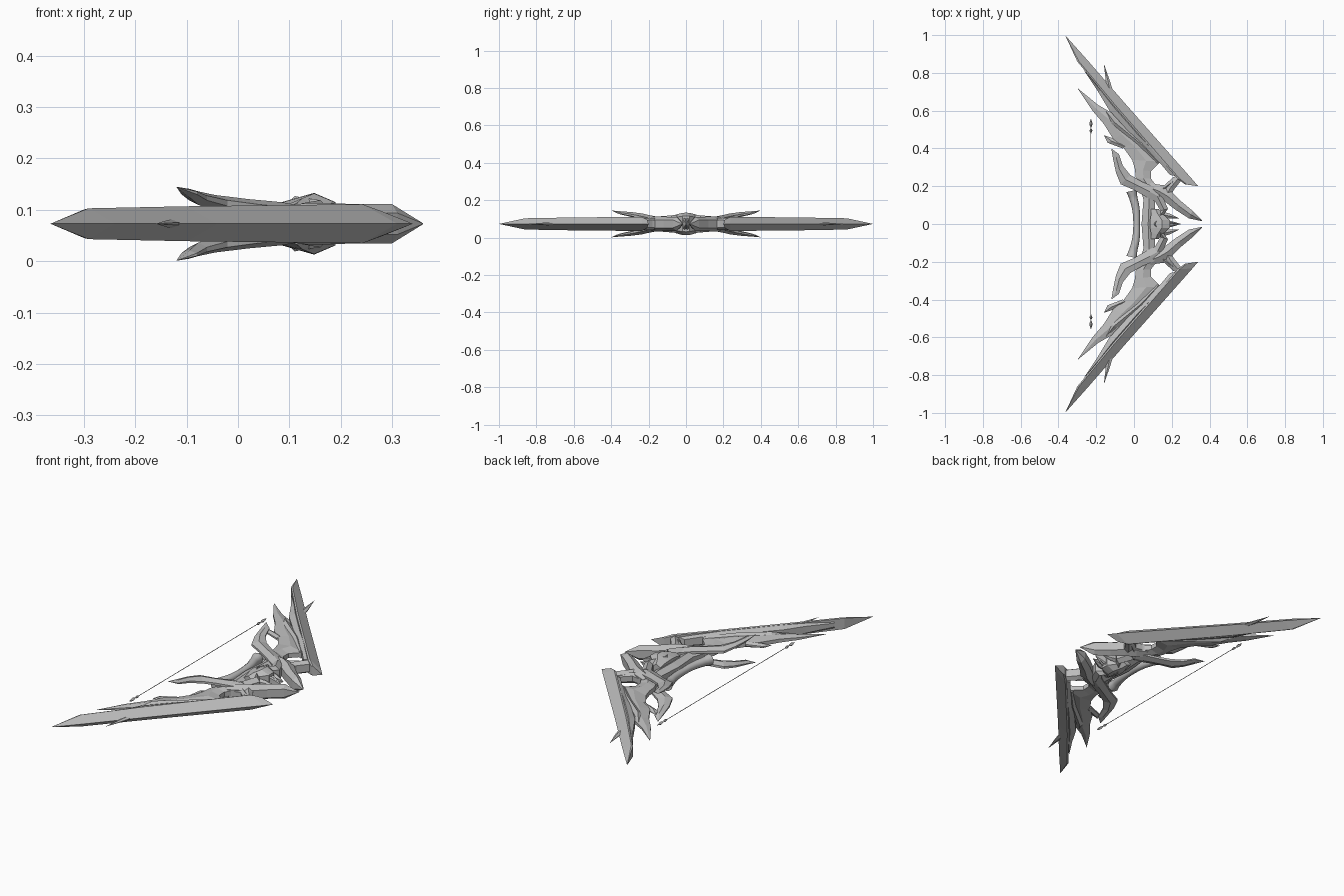
import bpy, bmesh, math
from mathutils import Vector

cube = bpy.data.objects.get("Cube")
if cube:
    bpy.data.objects.remove(cube, do_unlink=True)

MID = 0.073      # height of the plane of symmetry
UNIT = 0.01      # section tables are in hundredths


def make_material(name, colour):
    mat = bpy.data.materials.new(name)
    mat.use_nodes = True
    mat.diffuse_color = colour
    mat.node_tree.nodes["Principled BSDF"].inputs["Base Color"].default_value = colour
    return mat


steel = make_material("plain grey", (0.5, 0.5, 0.5, 1))


def add_object(name, bm, mirror_y=True, mirror_z=False):
    bmesh.ops.remove_doubles(bm, verts=bm.verts, dist=0.0003)
    bmesh.ops.recalc_face_normals(bm, faces=bm.faces)
    mesh = bpy.data.meshes.new(name)
    bm.to_mesh(mesh)
    bm.free()
    mesh.materials.append(steel)
    obj = bpy.data.objects.new(name, mesh)
    obj.location.z = MID
    bpy.context.collection.objects.link(obj)
    if mirror_y or mirror_z:
        mod = obj.modifiers.new("both halves", 'MIRROR')
        mod.use_axis = (False, mirror_y, mirror_z)
        mod.use_clip = False
        mod.use_mirror_merge = False
    return obj


def ridged_strip(name, sections, ridge=0.5, edge=0.0, mirror_z=False):
    """Loft through sections (outer x, y, inner x, y, half height, lift).
    The ridge runs at a fraction between both rims; the rims are thinner."""
    bm = bmesh.new()
    rings = []
    for ax, ay, bx, by, high, *lift in sections:
        a, b = Vector((ax, ay, 0)), Vector((bx, by, 0))
        up = Vector((0, 0, lift[0] if lift else 0))
        top = [(a, high * edge), (a.lerp(b, ridge), high), (b, high * edge)]
        if ridge > 0.75:                      # wedge: inner wall stays tall
            top[2] = (b, high * 0.92)
        ring = [p + up + Vector((0, 0, h)) for p, h in top]
        ring += [p + up - Vector((0, 0, h)) for p, h in reversed(top)]
        rings.append([bm.verts.new(p * UNIT) for p in ring])
    for low, high in zip(rings, rings[1:]):
        for i in range(len(low)):
            j = (i + 1) % len(low)
            bm.faces.new((low[i], low[j], high[j], high[i]))
    bm.faces.new(rings[0])
    bm.faces.new(rings[-1])
    return add_object(name, bm, mirror_z=mirror_z)


# Long outer blades with a sharp leading edge
ridged_strip("outer_blade", [
    (-36.5, 100, -36.5, 100, 0),
    (-24, 86, -30, 86, 3),
    (-4, 63, -11, 63, 3.4),
    (31, 23.5, 23, 24, 3.8),
    (34, 20, 27, 21, 2.4)], ridge=0.85)

# Layer behind each outer blade
ridged_strip("middle_blade", [
    (-27, 82, -27, 82, 1.5),
    (-17, 71, -19, 70, 2.7),
    (-10, 63, -13, 60, 3.3),
    (2, 49, -1, 47, 3.3),
    (17, 33, 14, 32, 3),
    (24, 25, 19, 26, 2.5)], ridge=0.3, edge=0.65)

# Narrow raised rib on the wing
ridged_strip("wing_rib", [
    (-15, 60, -15, 60, 1),
    (-9, 55, -12, 53, 2.9),
    (5, 43, 2, 42, 2.9),
    (14, 33, 12, 32, 2)], edge=0.6)

# Broad inner wing running into the central body
ridged_strip("wing_plate", [
    (-30, 72, -30, 72, 0),
    (-19, 63, -22, 60, 1.2),
    (-12, 59, -16, 53, 1.8),
    (-2, 50, -11, 45, 2),
    (5, 43, -6, 41, 2.2),
    (14, 33, -1, 34, 2.3),
    (9, 28, 0.5, 29, 2.3),
    (9, 24, 1, 24, 2.4),
    (12, 20, 3, 20, 2.6),
    (11, 13, 5, 13, 2.8),
    (11, 0, 4, 0, 3)], edge=0.5)

# Small barbs on the wing and on the outer blade
ridged_strip("wing_barb", [
    (-16, 47, -16, 47, 0),
    (-10, 45, -14, 43, 1.2),
    (-4, 42, -6, 40, 1.5)], edge=0.3)
ridged_strip("blade_barb", [
    (-16, 85, -16, 85, 0),
    (-12.5, 75, -15, 76, 0.7),
    (-10, 66, -14, 68, 1)], edge=0.3)

# Swept horns, one above and one below on each side
ridged_strip("horn", [
    (-12, 40, -12, 40, 0, 7.2),
    (-8, 37, -11, 34, 0.8, 6),
    (-6, 31, -9.5, 27, 1.3, 5),
    (-2, 26, -7, 21, 1.6, 4),
    (4, 22.5, 0, 18, 1.6, 3.2),
    (10, 20, 7, 14, 1.6, 2.6),
    (15, 17, 11, 12, 1.4, 2)], edge=0.35, mirror_z=True)

# Forward prongs either side of the centre line
ridged_strip("front_prong", [
    (36, 2, 36, 1.5, 0.1),
    (31, 7, 29, 3, 3.8),
    (25, 12, 22, 7.5, 3.8),
    (20, 17, 15.5, 12.5, 4),
    (15, 20, 11, 15, 4),
    (9, 22, 6, 17, 3.2)], edge=0.55)

# Strut from prong to blade, and the link closing the round opening
ridged_strip("blade_strut", [
    (16, 18, 19, 14, 3),
    (18, 21, 21, 18, 3.3),
    (22, 25.5, 25, 23, 3.2)], edge=0.6)
ridged_strip("opening_link", [
    (12, 21, 10, 18, 2.5),
    (16, 20.5, 15, 17, 2.8),
    (21, 25, 23, 22, 2.6)], edge=0.5)

# Bent ribs between prongs and the core
ridged_strip("core_rib", [
    (15, 15, 10, 14, 4),
    (18, 8, 14, 7, 4.6),
    (15, 4, 11, 3, 5),
    (13, 0, 9, 0, 5.4)], edge=0.6)

# Tall core with pointed rests
ridged_strip("core", [
    (19, 0, 8.5, 0, 6),
    (19, 2, 8.5, 2, 5.9),
    (15, 5.5, 9, 5, 5),
    (13, 8, 9, 8, 4)], ridge=0.4, edge=0.7)
ridged_strip("centre_rest", [
    (25, 0, 25, 0, 0),
    (20, 1.5, 20, 0, 3),
    (12, 2, 12, 0, 4)], edge=0.8)
ridged_strip("side_rest", [
    (24, 3, 24, 3, 0),
    (19, 5.5, 18, 3, 2.2),
    (13, 7, 12, 4, 3)], edge=0.6)

# Curved hand grip, waisted in the middle
curve = bpy.data.curves.new("grip", 'CURVE')
curve.dimensions = '3D'
curve.bevel_depth = 0.022
curve.bevel_resolution = 3
curve.use_fill_caps = True
spline = curve.splines.new('BEZIER')
half = [(-0.012, 0.175, 1.3), (-0.004, 0.14, 1.0), (0.01, 0.08, 0.9)]
path = half + [(0.014, 0, 0.8)] + [(x, -y, r) for x, y, r in reversed(half)]
spline.bezier_points.add(len(path) - 1)
for point, (x, y, r) in zip(spline.bezier_points, path):
    point.co = (x, y, 0)
    point.radius = r
    point.handle_left_type = point.handle_right_type = 'AUTO'
spline.resolution_u = 6
curve.materials.append(steel)
grip = bpy.data.objects.new("grip", curve)
grip.location.z = MID
bpy.context.collection.objects.link(grip)
bpy.ops.object.select_all(action='DESELECT')
bpy.context.view_layer.objects.active = grip
grip.select_set(True)
bpy.ops.object.convert(target='MESH')
bpy.ops.object.shade_smooth_by_angle(angle=math.radians(40))


def spindle(name, profile, sides, mirror_y):
    """Turn (y, radius) pairs about the string line."""
    bm = bmesh.new()
    rings = []
    for y, r in profile:
        turns = [math.tau * i / sides for i in range(sides)]
        rings.append([bm.verts.new((-0.228 + r * math.cos(t), y, r * math.sin(t)))
                      for t in turns])
    for low, high in zip(rings, rings[1:]):
        for i in range(sides):
            j = (i + 1) % sides
            bm.faces.new((low[i], low[j], high[j], high[i]))
    return add_object(name, bm, mirror_y=mirror_y)


# Bow string with pointed beads at its ends
spindle("string", [(-0.52, 0.0015), (0.52, 0.0015)], 6, False)
spindle("inner_bead", [(0.475, 0), (0.495, 0.008), (0.51, 0)], 4, True)
spindle("outer_bead", [(0.505, 0), (0.53, 0.009), (0.56, 0)], 4, True)
